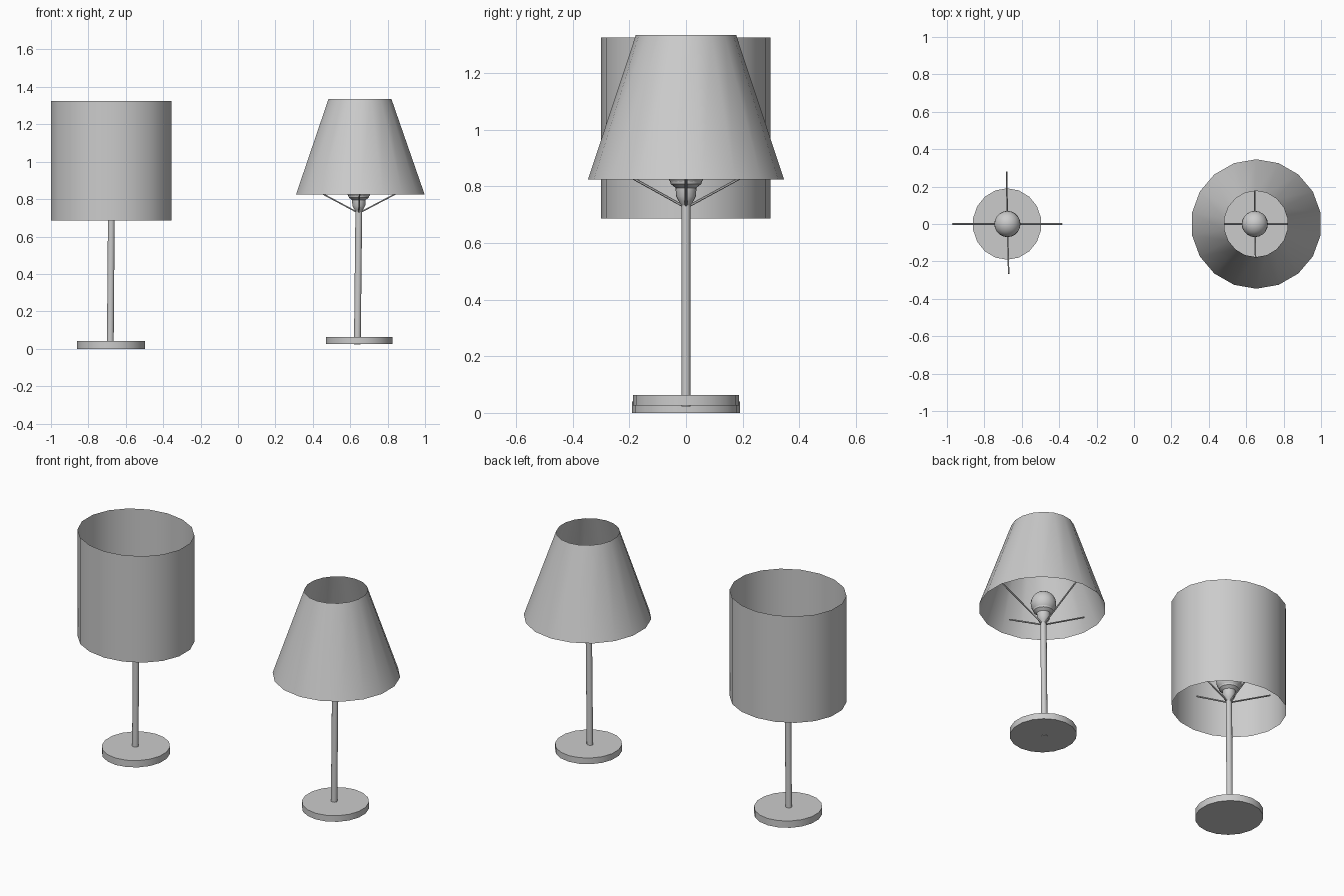
import bpy, bmesh, math
from mathutils import Vector

if "Cube" in bpy.data.objects:
    bpy.data.objects.remove(bpy.data.objects["Cube"])

SIDES = 18


def make_object(name, bm):
    bmesh.ops.recalc_face_normals(bm, faces=bm.faces)
    mesh = bpy.data.meshes.new(name)
    bm.to_mesh(mesh)
    bm.free()
    obj = bpy.data.objects.new(name, mesh)
    bpy.context.collection.objects.link(obj)
    bpy.context.view_layer.objects.active = obj
    obj.select_set(True)
    bpy.ops.object.shade_smooth_by_angle(angle=math.radians(35))
    obj.select_set(False)
    return obj


def loft(name, rings, sides=SIDES, cap=True):
    """Elliptical rings (cx, cy, z, rx, ry), joined bottom to top."""
    bm = bmesh.new()
    loops = []
    for cx, cy, z, rx, ry in rings:
        # a vertex points along +y
        angles = [math.pi / 2 + math.tau * i / sides for i in range(sides)]
        loops.append([bm.verts.new((cx + rx * math.cos(a), cy + ry * math.sin(a), z))
                      for a in angles])
    for low, high in zip(loops, loops[1:]):
        for i in range(sides):
            j = (i + 1) % sides
            bm.faces.new((low[i], low[j], high[j], high[i]))
    if cap:
        bm.faces.new(loops[0][::-1])
        bm.faces.new(loops[-1])
    return make_object(name, bm)


def rod(name, start, end, radius, sides=6):
    start, end = Vector(start), Vector(end)
    axis = end - start
    bm = bmesh.new()
    bmesh.ops.create_cone(bm, cap_ends=True, segments=sides, radius1=radius,
                          radius2=radius, depth=axis.length)
    bmesh.ops.rotate(bm, verts=bm.verts,
                     matrix=Vector((0, 0, 1)).rotation_difference(axis).to_matrix())
    bmesh.ops.translate(bm, verts=bm.verts, vec=(start + end) / 2)
    return make_object(name, bm)


def lamp(side, x, foot_x, base, shade, wire_ends):
    # round foot
    z0, z1, bx, rx, ry = base
    loft(side + "_base", [(bx, 0, z0, rx, ry), (bx, 0, z1, rx, ry)])
    # slightly leaning pole, poking just below the foot
    loft(side + "_pole", [(foot_x, 0, max(z0 - 0.003, 0), 0.018, 0.016),
                          (x, 0, 0.75, 0.018, 0.016)], 12)
    # socket and bulb neck
    neck = [(0.012, 0.725), (0.026, 0.748), (0.035, 0.765), (0.037, 0.795), (0.054, 0.808), (0.058, 0.823)]
    loft(side + "_socket", [(x, 0, z, r, r) for r, z in neck])
    # bulb
    bm = bmesh.new()
    bmesh.ops.create_uvsphere(bm, u_segments=20, v_segments=12, radius=0.07)
    bmesh.ops.translate(bm, verts=bm.verts, vec=(x, 0, 0.858))
    make_object(side + "_bulb", bm)
    # wires carrying the shade
    for i, (dx, dy) in enumerate(wire_ends):
        rod(f"{side}_shade_wire_{i + 1}", (x, 0, 0.725), (x + dx, dy, 0.88), 0.0045)
    # open, thin shade
    loft(side + "_shade", shade, cap=False)


# drum shade lamp
lamp("left", -0.677, -0.683, (0.0, 0.041, -0.6785, 0.184, 0.191),
     [(-0.6775, -0.001, 0.686, 0.3275, 0.299), (-0.6775, -0.001, 1.325, 0.3275, 0.299)],
     [(-0.294, 0.0), (0.292, 0.0), (-0.004, 0.28), (0.007, -0.265)])

# tapered shade lamp
lamp("right", 0.646, 0.638, (0.026, 0.063, 0.6475, 0.181, 0.187),
     [(0.654, 0, 0.825, 0.349, 0.346), (0.652, 0, 1.335, 0.171, 0.177)],
     [(-0.29, 0.0), (0.295, 0.0), (-0.002, 0.285), (0.006, -0.28)])
